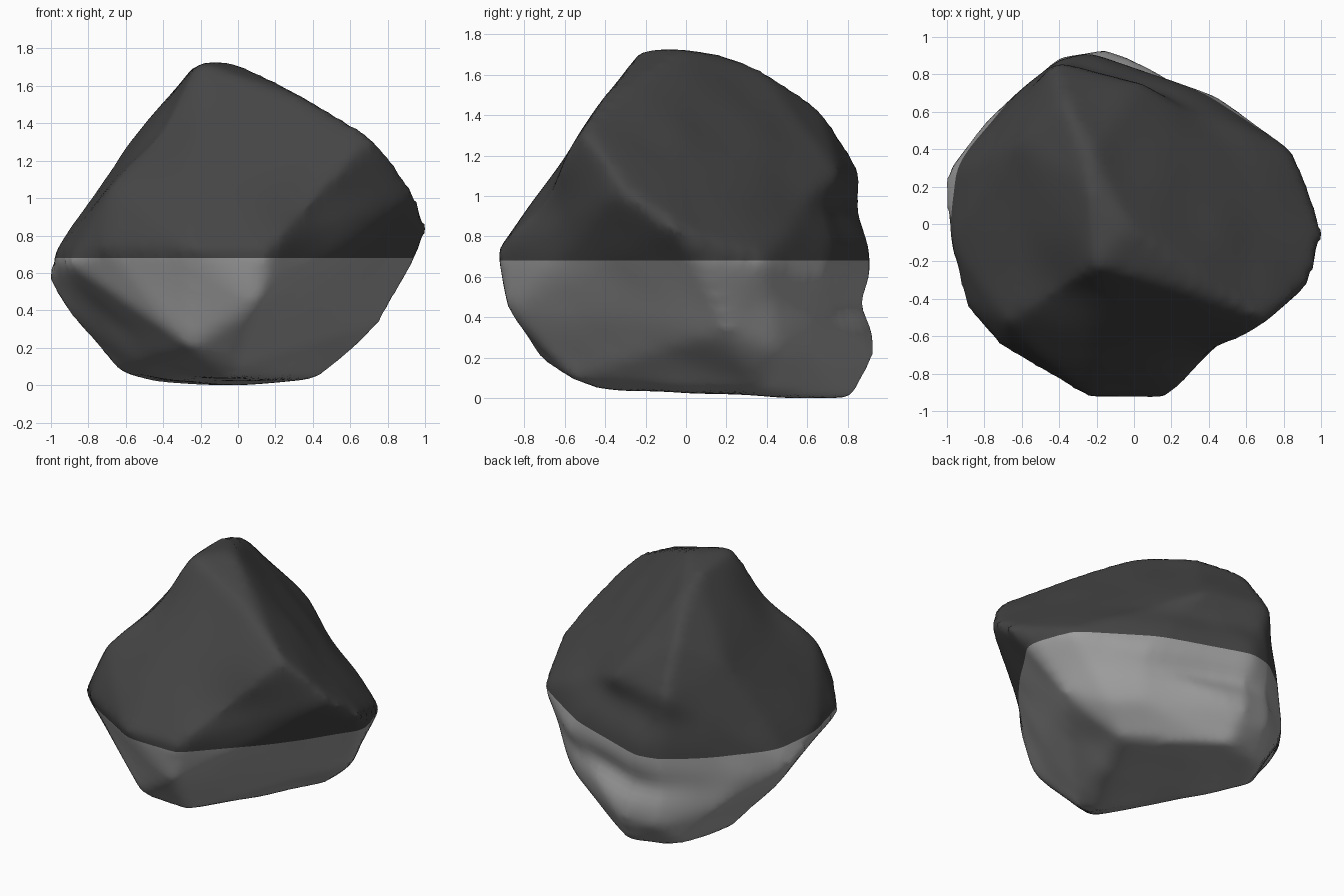
import bpy
import bmesh
import math
from mathutils import Vector, noise

default_cube = bpy.data.objects.get("Cube")
if default_cube:
    bpy.data.objects.remove(default_cube, do_unlink=True)

SPLIT = 0.68
CENTRE = Vector((0, 0, 0.86))


def flat_material(name, level):
    material = bpy.data.materials.new(name)
    material.use_nodes = True
    colour = (level, level, level, 1)
    material.diffuse_color = colour
    shader = material.node_tree.nodes["Principled BSDF"]
    shader.inputs["Base Color"].default_value = colour
    shader.inputs["Roughness"].default_value = 0.9
    return material


# Corner points of the boulder, grouped by region
crest = [(-.2, -.22, 1.7), (-.02, -.02, 1.7), (-.24, .2, 1.66),
         (-.22, .36, 1.6), (-.37, .65, 1.41), (.4, -.38, 1.48),
         (.71, -.51, 1.31)]
shoulders = [(-.66, -.52, 1.05), (-.6, .42, 1.24), (-.42, .85, 1.1),
             (.05, .75, 1.08), (.83, -.38, 1.15), (.93, -.31, 1),
             (1, -.06, .83)]
waist = [(.17, -.92, .72), (-.25, -.91, .72), (-.7, -.64, .72),
         (-.88, -.43, .64), (-.97, -.1, .68), (-1, .25, .55),
         (-.78, .53, .5), (-.25, .9, .72), (.45, .67, .55),
         (.84, .38, .68), (.93, .1, .66)]
underside = [(.1, -.86, .42), (-.25, -.71, .2), (-.88, .28, .38),
             (.75, .2, .33), (.58, .45, .22), (.42, .6, .22),
             (-.38, .87, .2), (-.14, .91, .2), (-.68, .62, .3)]
base = [(.42, .38, .03), (0, .72, 0), (-.12, .8, 0), (-.45, .72, .02),
        (-.63, .4, .07), (-.35, .1, .03), (-.05, -.43, .04), (0, -.56, .09)]

# Faceted block wrapped around the corners, with spare stone for the wear
bm = bmesh.new()
for point in crest + shoulders + waist + underside + base:
    bm.verts.new(CENTRE + (Vector(point) - CENTRE) * 1.02)
bmesh.ops.convex_hull(bm, input=bm.verts)
bmesh.ops.delete(bm, geom=[v for v in bm.verts if not v.link_faces],
                 context='VERTS')
bmesh.ops.recalc_face_normals(bm, faces=bm.faces)
mesh = bpy.data.meshes.new("boulder")
bm.to_mesh(mesh)
bm.free()
boulder = bpy.data.objects.new("boulder", mesh)
bpy.context.collection.objects.link(boulder)

# Even mesh with worn edges
remesh = boulder.modifiers.new("even_mesh", 'REMESH')
remesh.mode = 'VOXEL'
remesh.voxel_size = 0.04
wear = boulder.modifiers.new("worn_edges", 'SMOOTH')
wear.factor = 0.5
wear.iterations = 6
bpy.context.view_layer.objects.active = boulder
boulder.select_set(True)
for modifier in ("even_mesh", "worn_edges"):
    bpy.ops.object.modifier_apply(modifier=modifier)

# Dark stone above, pale stone below
boulder.data.materials.clear()
boulder.data.materials.append(flat_material("dark_stone", 0.06))
boulder.data.materials.append(flat_material("pale_stone", 0.34))

bm = bmesh.new()
bm.from_mesh(boulder.data)


def groove(co, height, width, depth):
    """Inward push for a weathered groove across the back."""
    facing = min(max((co.y - 0.3) / 0.4, 0), 1)
    side = math.exp(-((co.x - 0.05) / 0.55) ** 2)
    return depth * facing * side * math.exp(-((co.z - height) / width) ** 2)


def dent(co, centre, radius, depth):
    """Inward push for a shallow round hollow."""
    return depth * math.exp(-((co - Vector(centre)).length / radius) ** 2)


# Grooves across the back, two hollows and a gentle surface wobble
bm.normal_update()
moves = []
for v in bm.verts:
    push = groove(v.co, 0.93, 0.13, 0.06) + groove(v.co, 0.45, 0.1, 0.06)
    hollow = (dent(v.co, (-.42, -.38, 1.36), 0.25, 0.05)
              + dent(v.co, (.43, -.7, .95), 0.25, 0.06))
    wobble = 0.01 * noise.noise(v.co * 3)
    moves.append((v, Vector((0, -push, 0)) + v.normal * (wobble - hollow)))
for v, move in moves:
    v.co += move

# Stand on the ground, centred
xs, ys, zs = zip(*(v.co for v in bm.verts))
offset = Vector((min(xs) + max(xs), min(ys) + max(ys), 2 * min(zs))) / 2
bmesh.ops.translate(bm, verts=bm.verts, vec=-offset)

# Level colour boundary
bmesh.ops.bisect_plane(bm, geom=bm.verts[:] + bm.edges[:] + bm.faces[:],
                       plane_co=(0, 0, SPLIT), plane_no=(0, 0, 1), dist=1e-4)
for face in bm.faces:
    face.smooth = True
    face.material_index = int(face.calc_center_median().z < SPLIT)
bm.to_mesh(boulder.data)
bm.free()
